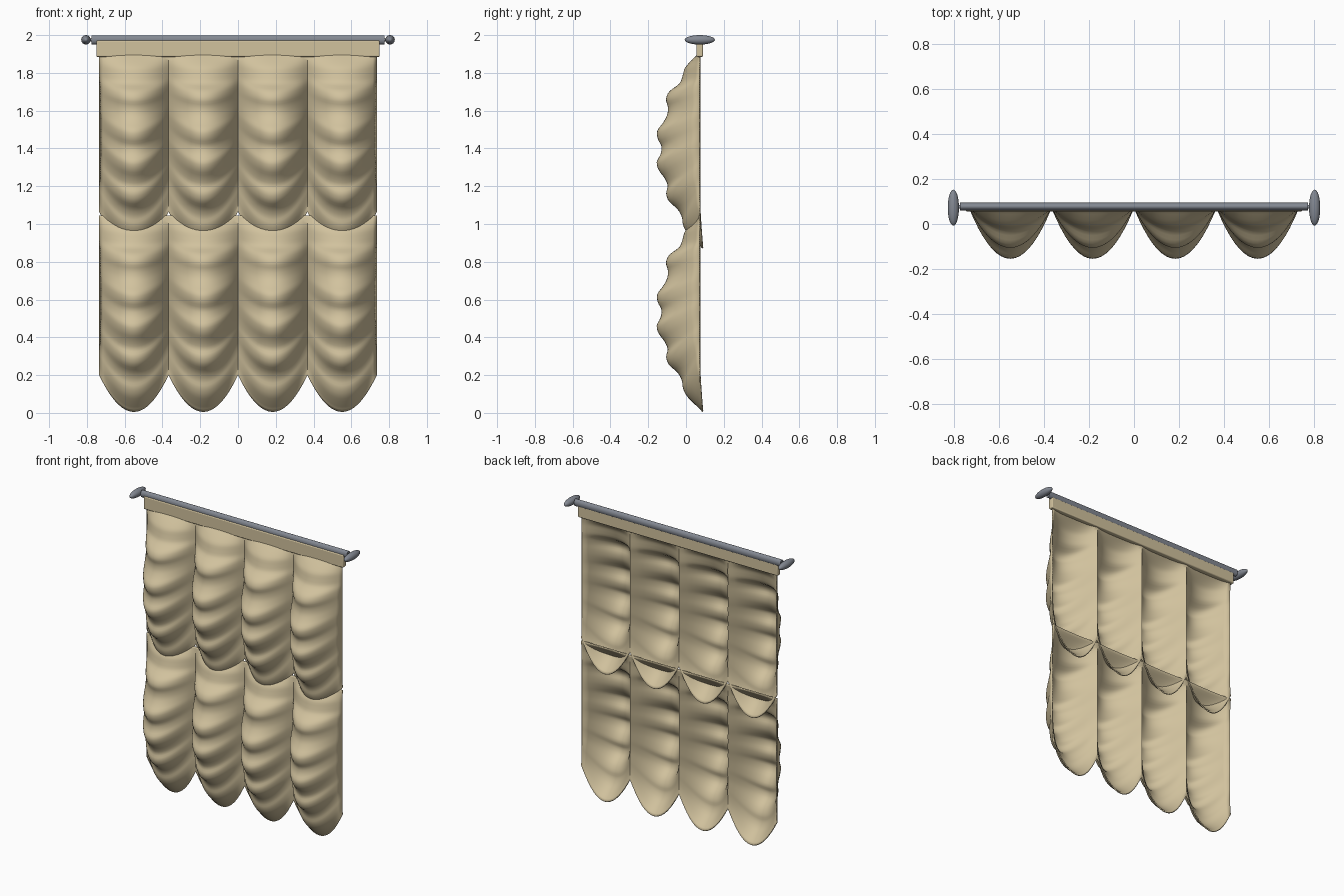
import bpy
import math

cube = bpy.data.objects.get("Cube")
if cube:
    bpy.data.objects.remove(cube)


def material(name, rgb):
    m = bpy.data.materials.new(name)
    m.use_nodes = True
    m.diffuse_color = (*rgb, 1)
    m.node_tree.nodes["Principled BSDF"].inputs["Base Color"].default_value = (*rgb, 1)
    return m


FABRIC = material("tan fabric", (0.64, 0.54, 0.34))
METAL = material("grey metal", (0.23, 0.25, 0.29))

HALF_WIDTH, COLUMNS, SEGMENTS, ROWS = 0.735, 4, 18, 75
WALL_Y, EDGE_DROP, SAG = 0.07, 0.845, 0.195

# Depth of the fabric along the middle of a column, evenly spaced from top to hem
PROFILE = [.068, .03, -.005, -.018, -.035, -.088, -.106, -.096, -.1, -.122,
           -.152, -.15, -.13, -.135, -.155, -.145, -.115, -.097, -.105, -.09,
           -.045, -.022, -.016, .005, .045, .086]


def depth(v):
    """Smooth curve through the profile points."""
    last = len(PROFILE) - 1
    s = v * last
    i = min(int(s), last - 1)
    t = s - i
    a, b, c, d = (PROFILE[min(max(k, 0), last)] for k in range(i - 1, i + 3))
    return b + t / 2 * (c - a + t * (2*a - 5*b + 4*c - d + t * (3*(b - c) + d - a)))


def finish(obj, mat):
    obj.data.materials.append(mat)
    bpy.ops.object.select_all(action='DESELECT')
    obj.select_set(True)
    bpy.context.view_layer.objects.active = obj
    bpy.ops.object.shade_smooth_by_angle(angle=math.radians(40))


def drape(name, top):
    """One tier of scalloped, rippled fabric columns."""
    across = COLUMNS * SEGMENTS
    verts, faces = [], []
    for r in range(ROWS + 1):
        v = r / ROWS
        for c in range(across + 1):
            u = 2 * (c % SEGMENTS) / SEGMENTS - 1
            bulge = 1 - u * u
            verts.append((HALF_WIDTH * (2 * c / across - 1),
                          WALL_Y + (depth(v) - WALL_Y) * bulge,
                          top - v * (EDGE_DROP + SAG * bulge)))
    w = across + 1
    for r in range(ROWS):
        for c in range(across):
            a = r * w + c
            faces.append((a, a + w, a + w + 1, a + 1))
    mesh = bpy.data.meshes.new(name)
    mesh.from_pydata(verts, [], faces)
    obj = bpy.data.objects.new(name, mesh)
    bpy.context.collection.objects.link(obj)
    finish(obj, FABRIC)
    # Cloth thickness grows towards the back
    solid = obj.modifiers.new("thickness", 'SOLIDIFY')
    solid.thickness = 0.007
    solid.offset = -1


drape("upper_drape", 1.91)
drape("lower_drape", 1.045)

# Header band wrapped over the rod
bpy.ops.mesh.primitive_cube_add(size=1, location=(0, 0.073, 1.928))
header = bpy.context.object
header.name = "header_band"
header.scale = (1.5, 0.034, 0.086)
bpy.ops.object.transform_apply(location=False, rotation=False, scale=True)
finish(header, FABRIC)
bevel = header.modifiers.new("soft edges", 'BEVEL')
bevel.width = 0.006
bevel.segments = 3

# Rod with an oval section
bpy.ops.mesh.primitive_cylinder_add(vertices=32, radius=1, depth=1.55,
                                    location=(0, 0.078, 1.975),
                                    rotation=(0, math.pi / 2, 0))
rod = bpy.context.object
rod.name = "curtain_rod"
rod.scale = (0.024, 0.017, 1)
bpy.ops.object.transform_apply(location=False, rotation=True, scale=True)
finish(rod, METAL)

# Flattened finials and the short pins that hold them
for side, x in (("left", 1), ("right", -1)):
    bpy.ops.mesh.primitive_uv_sphere_add(segments=32, ring_count=16, radius=1,
                                         location=(x * 0.805, 0.073, 1.975))
    finial = bpy.context.object
    finial.name = side + "_finial"
    finial.scale = (0.025, 0.08, 0.025)
    bpy.ops.object.transform_apply(location=False, rotation=False, scale=True)
    finish(finial, METAL)
    bpy.ops.mesh.primitive_cylinder_add(vertices=16, radius=0.008, depth=0.03,
                                        location=(x * 0.782, 0.076, 1.975),
                                        rotation=(0, math.pi / 2, 0))
    pin = bpy.context.object
    pin.name = side + "_finial_pin"
    finish(pin, METAL)
